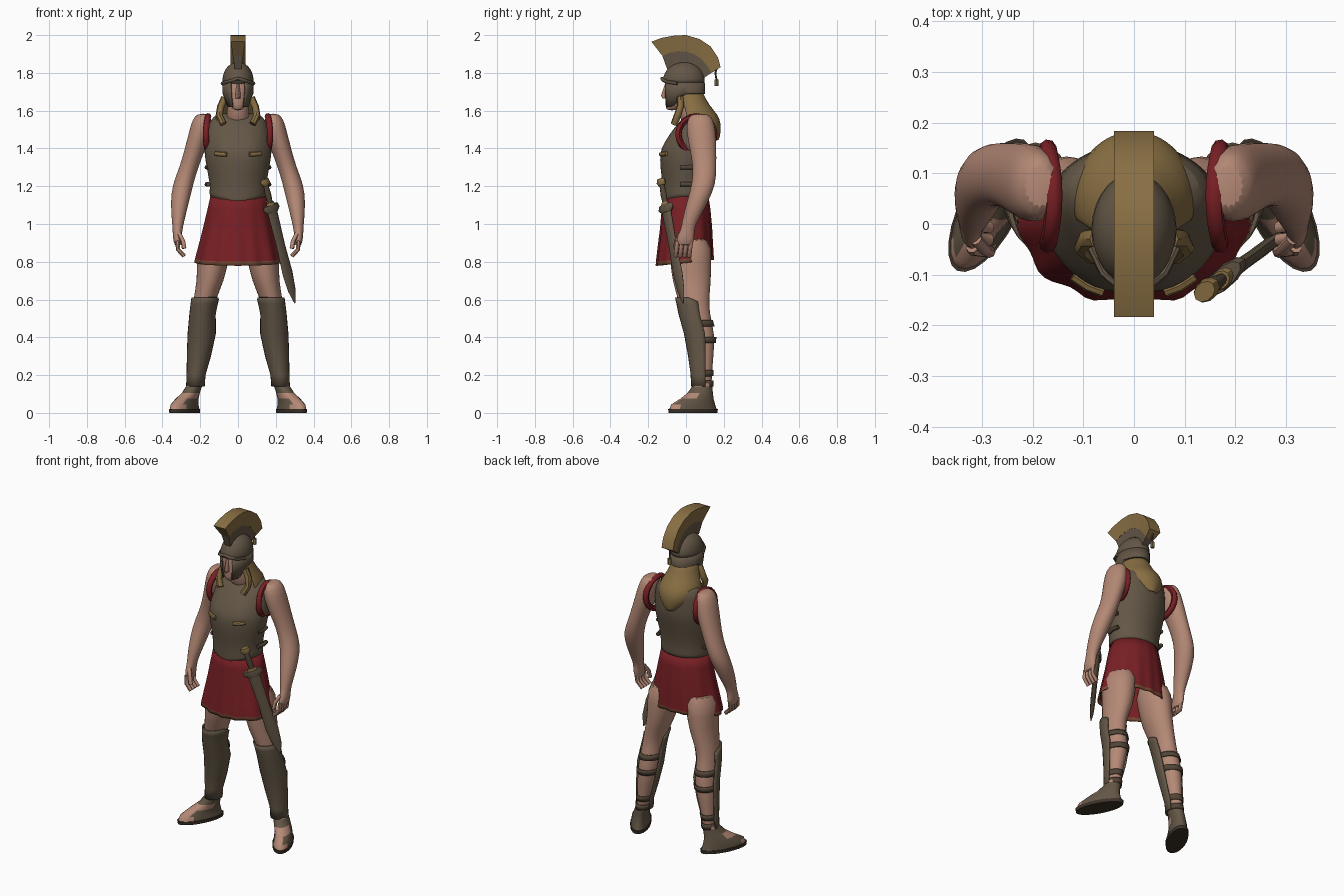
import bpy, bmesh, math
from mathutils import Matrix, Vector

if "Cube" in bpy.data.objects:
    bpy.data.objects.remove(bpy.data.objects["Cube"], do_unlink=True)


def material(name, r, g, b):
    m = bpy.data.materials.new(name)
    m.use_nodes = True
    m.diffuse_color = (r, g, b, 1)
    m.node_tree.nodes["Principled BSDF"].inputs["Base Color"].default_value = (r, g, b, 1)
    return m


SKIN = material("skin", .46, .25, .18)
BRONZE = material("dull bronze", .125, .094, .061)
LEATHER = material("dark leather", .085, .06, .038)
SOLE = material("sole brown", .045, .032, .022)
RED = material("deep red cloth", .19, .014, .018)
GOLD = material("old gold", .25, .16, .057)
TRIM = material("hem brown", .19, .07, .035)


def select(obj):
    bpy.ops.object.select_all(action='DESELECT')
    obj.select_set(True)
    bpy.context.view_layer.objects.active = obj


def finish(name, bm, mat, sub=0, solid=0):
    """Turn a bmesh into a shaded object with optional modifiers."""
    bmesh.ops.recalc_face_normals(bm, faces=bm.faces)
    mesh = bpy.data.meshes.new(name)
    bm.to_mesh(mesh)
    bm.free()
    obj = bpy.data.objects.new(name, mesh)
    bpy.context.collection.objects.link(obj)
    mesh.materials.append(mat)
    select(obj)
    bpy.ops.object.shade_smooth_by_angle(angle=math.radians(45))
    if solid:
        obj.modifiers.new("thickness", 'SOLIDIFY').thickness = solid
    if sub:
        mod = obj.modifiers.new("smooth", 'SUBSURF')
        mod.levels = mod.render_levels = sub
    return obj


def loft(name, rings, mat, n=16, arc=None, cap=True, shape=None, matrix=None,
         side=1, sub=0, solid=0):
    """Skin ellipses (x, y, z, rx, ry, turn); arc = (centre, half angle) leaves them open."""
    bm = bmesh.new()
    if arc:
        mid, half = math.radians(arc[0]), math.radians(arc[1])
        angles = [mid - half + 2 * half * i / n for i in range(n + 1)]
    else:
        angles = [math.tau * i / n for i in range(n)]
    rows = []
    for x, y, z, rx, ry, *turn in rings:
        spin = Matrix.Rotation(math.radians(turn[0] if turn else 0), 3, 'Z')
        row = []
        for a in angles:
            p = spin @ Vector((rx * math.cos(a), ry * math.sin(a), 0)) + Vector((x, y, z))
            if shape:
                p = shape(p)
            if matrix:
                p = matrix @ p
            row.append(bm.verts.new((p.x * side, p.y, p.z)))
        rows.append(row)
    for low, high in zip(rows, rows[1:]):
        for i in range(n):
            j = (i + 1) % len(angles)
            bm.faces.new((low[i], low[j], high[j], high[i]))
    if cap and not arc:
        bm.faces.new(rows[0])
        bm.faces.new(rows[-1])
    return finish(name, bm, mat, sub, solid)


def tube(name, points, radius, mat, side=1, closed=False):
    curve = bpy.data.curves.new(name, 'CURVE')
    curve.dimensions = '3D'
    curve.bevel_depth, curve.bevel_resolution = radius, 2
    curve.use_fill_caps = True
    spline = curve.splines.new('POLY')
    spline.points.add(len(points) - 1)
    for p, (x, y, z) in zip(spline.points, points):
        p.co = (x * side, y, z, 1)
    spline.use_cyclic_u = closed
    obj = bpy.data.objects.new(name, curve)
    bpy.context.collection.objects.link(obj)
    curve.materials.append(mat)
    select(obj)
    bpy.ops.object.convert(target='MESH')
    bpy.ops.object.shade_smooth_by_angle(angle=math.radians(45))


def paint(obj, mat, rule):
    obj.data.materials.append(mat)
    for f in obj.data.polygons:
        if rule(f.center):
            f.material_index = len(obj.data.materials) - 1


def at(rings, z, grow=0):
    """Ellipse of a loft at height z, enlarged."""
    for a, b in zip(rings, rings[1:]):
        if b[2] <= z <= a[2]:
            t = (z - a[2]) / (b[2] - a[2])
            x, y, _, rx, ry = [p + (q - p) * t for p, q in zip(a, b)]
            return x, y, z, rx + grow, ry + grow


# Cuirass with a dipped front edge and raised chest
def chest(p):
    if p.y < 0:
        bump = math.exp(-((abs(p.x) - .08) / .05) ** 2 - ((p.z - 1.42) / .05) ** 2)
        p.y -= .014 * bump
        p.z -= .05 * max(0, 1 - abs(p.x) / .15) * min(1, max(0, (1.25 - p.z) / .12))
    return p


loft("cuirass", [
    (0, 0, 1.13, .158, .128), (0, 0, 1.16, .15, .123), (0, 0, 1.22, .15, .123),
    (0, 0, 1.3, .168, .138), (0, .01, 1.38, .18, .147), (0, .022, 1.42, .177, .14),
    (0, .035, 1.47, .168, .125), (0, .055, 1.53, .155, .102), (0, .07, 1.57, .135, .075),
    (0, .07, 1.59, .08, .045)], BRONZE, n=28, shape=chest, sub=1)


# Pleated skirt with a coloured hem
def pleat(p):
    k = (1.16 - p.z) / .36
    s = 1 + .03 * k * math.cos(12 * math.atan2(p.y, p.x))
    return Vector((p.x * s, p.y * s, p.z + .1 * p.y * k))


skirt = loft("skirt", [
    (0, 0, 1.16, .143, .117), (0, 0, 1.08, .16, .128), (0, 0, .98, .182, .136),
    (0, -.004, .88, .206, .144), (0, -.006, .815, .222, .149), (0, -.006, .795, .225, .15)],
    RED, n=72, cap=False, shape=pleat, solid=.006)
paint(skirt, TRIM, lambda c: c.z - .1 * c.y < .815)

# Neck, head and nose
loft("neck", [(0, .04, 1.52, .075, .07), (0, .02, 1.6, .055, .06),
              (0, 0, 1.7, .055, .06)], SKIN, sub=1)
loft("head", [(0, -.075, 1.6, .025, .03), (0, -.06, 1.63, .045, .05),
              (0, -.035, 1.69, .064, .076), (0, -.025, 1.75, .07, .082),
              (0, -.015, 1.8, .06, .075)], SKIN, sub=1)
loft("nose", [(0, -.105, 1.665, .013, .02), (0, -.108, 1.68, .014, .024),
              (0, -.1, 1.74, .008, .012)], SKIN, n=8)


# Helmet: dome, open-faced cheek guard, brow ridge
def cheek(p):
    if p.z < 1.67:
        p.z += .065 * min(1, max(0, (p.y + .07) / .07))
    return p


loft("helmet_dome", [(0, -.012, 1.735, .085, .114), (0, -.012, 1.765, .084, .113),
                     (0, -.01, 1.8, .078, .104), (0, -.01, 1.835, .058, .08),
                     (0, -.01, 1.86, .02, .03)], BRONZE, n=24, sub=1)
loft("helmet_cheek_guard", [(0, -.012, 1.75, .084, .113), (0, -.012, 1.69, .082, .113),
                            (0, -.018, 1.62, .066, .1)], BRONZE, n=24,
     arc=(90, 152), shape=cheek, solid=.008)
tube("helmet_brow", [(x, -.012 - .115 * math.sqrt(1 - (x / .088) ** 2), 1.77 - .3 * abs(x))
                     for x in (-.084, -.06, -.03, 0, .03, .06, .084)], .009, BRONZE)


# Crest built as curved slabs between two arcs
def slab(name, outer, inner, wide, narrow, mat):
    bm = bmesh.new()
    rows = [[bm.verts.new(v) for v in ((wide, *o), (-wide, *o), (-narrow, *i), (narrow, *i))]
            for o, i in zip(outer, inner)]
    for a, b in zip(rows, rows[1:]):
        for k in range(4):
            bm.faces.new((a[k], a[k - 1], b[k - 1], b[k]))
    bm.faces.new(rows[0])
    bm.faces.new(rows[-1])
    finish(name, bm, mat)


top = [(-.183, 1.965), (-.13, 1.985), (-.06, 1.998), (0, 2), (.07, 1.98),
       (.13, 1.94), (.17, 1.88), (.183, 1.83)]
middle = [(-.125, 1.89), (-.09, 1.905), (-.04, 1.915), (0, 1.913), (.04, 1.9),
          (.08, 1.875), (.11, 1.84), (.135, 1.8)]
base = [(-.1, 1.82), (-.07, 1.835), (-.03, 1.84), (0, 1.84), (.03, 1.83),
        (.055, 1.81), (.075, 1.79), (.09, 1.77)]
slab("crest_plume", top, middle, .039, .027, GOLD)
slab("crest_holder", middle, base, .026, .018, BRONZE)
tube("crest_cord", [(0, .172, 1.85), (0, .155, 1.8), (0, .162, 1.76)], .005, LEATHER)
tube("crest_tassel", [(0, .162, 1.765), (0, .162, 1.73)], .011, GOLD)

# Long hair spread over the shoulders
loft("hair_back", [(0, 0, 1.7, .07, .09), (0, .02, 1.63, .09, .1), (0, .045, 1.58, .118, .125),
                   (0, .05, 1.53, .125, .137), (0, .055, 1.48, .1, .128),
                   (0, .07, 1.44, .05, .105)], GOLD, n=20, arc=(90, 110), solid=.012, sub=1)

LEG = [(.115, .02, .95, .1, .12), (.135, .025, .8, .085, .11), (.145, .03, .7, .073, .105),
       (.178, .04, .6, .06, .083), (.188, .05, .52, .058, .077), (.192, .078, .42, .063, .077),
       (.207, .085, .3, .052, .062), (.222, .087, .2, .038, .05), (.228, .088, .1, .037, .05)]
ARM = [(.185, .075, 1.585, .03, .045), (.19, .075, 1.555, .052, .07),
       (.2, .08, 1.49, .06, .08), (.226, .09, 1.4, .056, .072), (.26, .1, 1.3, .05, .062),
       (.292, .095, 1.21, .056, .064), (.308, .062, 1.12, .05, .058),
       (.317, .022, 1.02, .034, .043), (.32, .008, .97, .026, .035),
       (.322, -.002, .93, .024, .048), (.318, -.008, .88, .018, .046)]

for side, label in ((1, "left_"), (-1, "right_")):
    # Limbs
    loft(label + "leg", LEG, SKIN, side=side, sub=1)
    loft(label + "arm", ARM, SKIN, side=side, sub=1)
    for i in range(4):
        y = -.045 + .024 * i
        tube(label + "finger_%d" % (i + 1),
             [(.32, y, .91), (.318, y - .006, .865), (.285, y - .01, .83)], .012, SKIN, side)
    tube(label + "thumb", [(.312, -.03, .95), (.292, -.052, .91), (.285, -.055, .87)],
         .012, SKIN, side)

    # Greave over the shin, with straps around the calf
    loft(label + "greave", [at(LEG, z, .012) for z in (.61, .58, .52, .42, .3, .2, .14)],
         BRONZE, n=14, arc=(-90, 105), side=side, solid=.008,
         shape=lambda p: p - Vector((0, 0, max(0, p.y - .02) * .5 if p.z > .55 else 0)))
    for i, z in enumerate((.475, .385, .21, .155)):
        loft(label + "calf_strap_%d" % (i + 1),
             [at(LEG, z + .016, .007), at(LEG, z - .016, .007)], LEATHER,
             cap=False, side=side, solid=.006)

    # Sandal with bare toes, on a flat sole
    loft(label + "sole", [(.283, .037, 0, .056, .142, 27), (.283, .037, .02, .058, .145, 27)],
         SOLE, n=24, side=side)
    foot = loft(label + "sandal", [
        (.283, .037, .02, .054, .138, 27), (.283, .038, .045, .051, .128, 27),
        (.27, .058, .075, .047, .096, 27), (.25, .075, .105, .044, .07, 20),
        (.233, .086, .14, .042, .054, 10), (.226, .088, .17, .04, .052)],
        BRONZE, n=24, side=side)
    paint(foot, SKIN, lambda c: c.y < -.035 or (.07 < c.z < .1 and c.y < .06) or c.z > .145)

    # Red armhole edging, chest bars, side buckles, front locks of hair
    ring = [math.tau * k / 20 for k in range(20)]
    tube(label + "armhole_edge", [(.158 + .012 * math.cos(a) ** 2, .055 + .095 * math.cos(a),
                                   1.475 + .095 * math.sin(a)) for a in ring],
         .017, RED, side, closed=True)
    tube(label + "chest_bar", [(.06, -.133, 1.368), (.09, -.122, 1.37), (.12, -.102, 1.374)],
         .012, GOLD, side)
    for i, z in enumerate((1.3, 1.21)):
        tube(label + "side_buckle_%d" % (i + 1),
             [(.157, -.03, z), (.165, .015, z), (.158, .05, z)], .012, LEATHER, side)
    tube(label + "hair_lock", [(.07, -.03, 1.67), (.092, -.03, 1.62), (.1, -.045, 1.575),
                               (.078, -.062, 1.53)], .019, GOLD, side)

# Sheathed sword hanging at the left hip
guard, tip = Vector((.178, -.105, 1.08)), Vector((.302, -.015, .58))
axis = (guard - tip).normalized()
normal = axis.cross(Vector((.75, .66, 0))).normalized()
across = normal.cross(axis)
frame = Matrix.Translation(guard) @ Matrix((across, normal, axis)).transposed().to_4x4()
for name, mat, rings in (
        ("sword_scabbard", BRONZE, [(-.522, .004, .003), (-.45, .027, .01), (-.36, .036, .013),
                                    (-.2, .03, .013), (0, .034, .016)]),
        ("sword_guard", BRONZE, [(-.02, .035, .02), (0, .058, .022), (.022, .05, .02)]),
        ("sword_collar", GOLD, [(.022, .028, .019), (.036, .022, .017)]),
        ("sword_grip", LEATHER, [(.03, .015, .012), (.08, .018, .015), (.14, .013, .011)]),
        ("sword_pommel", GOLD, [(.13, .02, .016), (.145, .03, .022), (.165, .024, .018)])):
    loft(name, [(0, 0, z, w, t) for z, w, t in rings], mat, n=10, matrix=frame)
